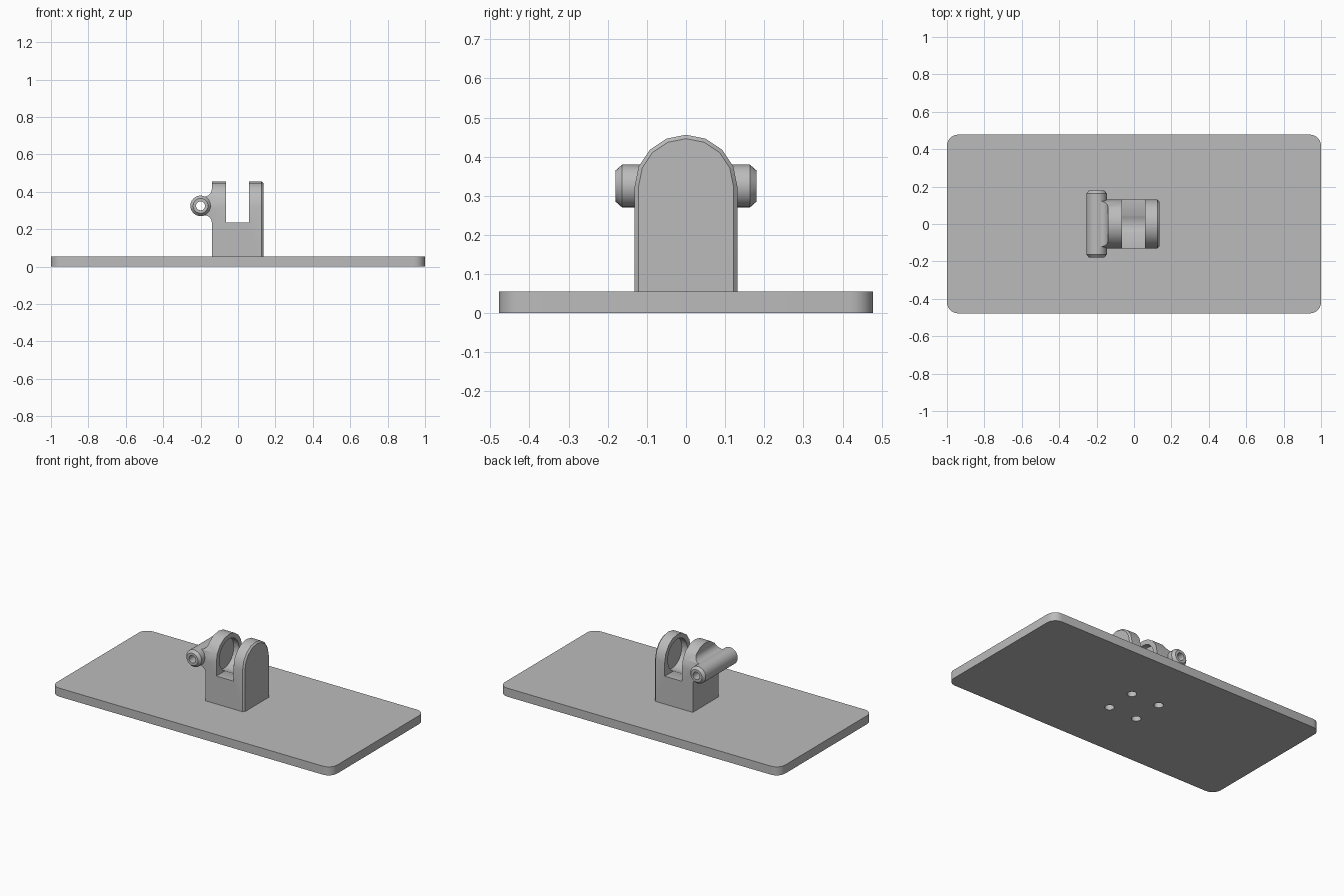
import bpy, bmesh
from math import pi, sin, cos, radians
from mathutils import Matrix, Vector

cube = bpy.data.objects.get("Cube")
if cube:
    bpy.data.objects.remove(cube, do_unlink=True)

grey = bpy.data.materials.new("mid grey")
grey.use_nodes = True
colour = (0.5, 0.5, 0.5, 1)
grey.diffuse_color = colour
grey.node_tree.nodes["Principled BSDF"].inputs["Base Color"].default_value = colour

AXIS_Z = 0.325      # height of the pivot and the nut barrel
BARREL_X = -0.2


def loft(name, rings):
    """Skin matching rings of points and cap both ends."""
    bm = bmesh.new()
    loops = [[bm.verts.new(p) for p in ring] for ring in rings]
    n = len(loops[0])
    for a, b in zip(loops, loops[1:]):
        for i in range(n):
            j = (i + 1) % n
            bm.faces.new((a[i], a[j], b[j], b[i]))
    bm.faces.new(loops[0])
    bm.faces.new(loops[-1])
    bmesh.ops.recalc_face_normals(bm, faces=bm.faces)
    mesh = bpy.data.meshes.new(name)
    bm.to_mesh(mesh)
    bm.free()
    obj = bpy.data.objects.new(name, mesh)
    bpy.context.collection.objects.link(obj)
    mesh.materials.append(grey)
    return obj


def arc(cx, cy, r, start, end, steps):
    angles = [radians(start + (end - start) * i / steps) for i in range(steps + 1)]
    return [(cx + r * cos(a), cy + r * sin(a)) for a in angles]


def turned(name, centre, axis, profile, sides=24):
    """Solid of (distance, radius) stations along an axis."""
    turn = Vector((0, 0, 1)).rotation_difference(Vector(axis)).to_matrix()
    rings = [[Vector(centre) + turn @ Vector((r * cos(2 * pi * i / sides),
                                              r * sin(2 * pi * i / sides), d))
              for i in range(sides)] for d, r in profile]
    return loft(name, rings)


def boolean(target, tool, operation):
    mod = target.modifiers.new(operation, 'BOOLEAN')
    mod.operation, mod.solver, mod.object = operation, 'EXACT', tool
    bpy.context.view_layer.objects.active = target
    bpy.ops.object.modifier_apply(modifier=mod.name)
    bpy.data.objects.remove(tool, do_unlink=True)


# Base plate with rounded corners
corner = 0.06
outline = []
for sx, sy, start in ((1, 1, 0), (-1, 1, 90), (-1, -1, 180), (1, -1, 270)):
    outline += arc(sx * (1 - corner), sy * (0.478 - corner), corner, start, start + 90, 6)
plate = loft("base_plate", [[(x, y, z) for x, y in outline] for z in (0, 0.055)])

# Screw holes under the bracket
for x in (-0.1, 0.1):
    for y in (-0.1, 0.1):
        hole = turned("hole_cutter", (x, y, 0), (0, 0, 1), [(-0.02, 0.028), (0.05, 0.028)], 16)
        boolean(plate, hole, 'DIFFERENCE')

# Clevis side profile: two ears, a slot, and a filleted neck to the barrel
profile = [(0.135, 0.05), (0.135, 0.47), (0.06, 0.47), (0.06, 0.235),
           (-0.063, 0.235), (-0.063, 0.47), (-0.14, 0.47)]
profile += arc(-0.18, AXIS_Z + 0.09, 0.04, 0, -90, 6)
profile += [(BARREL_X, AXIS_Z + 0.05), (BARREL_X, AXIS_Z - 0.05)]
profile += arc(-0.18, AXIS_Z - 0.09, 0.04, 90, 0, 6)
profile += [(-0.14, 0.05)]
clevis = loft("clevis_bracket", [[(x, y, z) for x, z in profile] for y in (-0.2, 0.2)])


# Round-topped envelope with a bevelled outer edge
def arch(x, r):
    pts = [(-r, 0.03)] + arc(0, AXIS_Z, r, 180, 0, 8) + [(r, 0.03)]
    return [(x, y, z) for y, z in pts]


boolean(clevis, loft("arch_cutter", [arch(-0.3, 0.131), arch(0.125, 0.131), arch(0.135, 0.121)]),
        'INTERSECT')

# Round pockets inside both ears
pocket = turned("pocket_cutter", (0, 0, AXIS_Z), (1, 0, 0), [(-0.1, 0.1), (0.1, 0.1)], 32)
boolean(clevis, pocket, 'DIFFERENCE')

# Cross barrel with chamfered ends and a through bore
barrel = turned("barrel", (BARREL_X, 0, AXIS_Z), (0, 1, 0),
                [(-0.18, 0.04), (-0.163, 0.055), (0.163, 0.055), (0.18, 0.04)])
boolean(clevis, barrel, 'UNION')
bore = turned("bore_cutter", (BARREL_X, 0, AXIS_Z), (0, 1, 0), [(-0.3, 0.024), (0.3, 0.024)])
boolean(clevis, bore, 'DIFFERENCE')

# Smooth the rounded surfaces, keep the edges crisp
for obj in (plate, clevis):
    bpy.ops.object.select_all(action='DESELECT')
    obj.select_set(True)
    bpy.context.view_layer.objects.active = obj
    bpy.ops.object.shade_smooth_by_angle(angle=radians(30))
